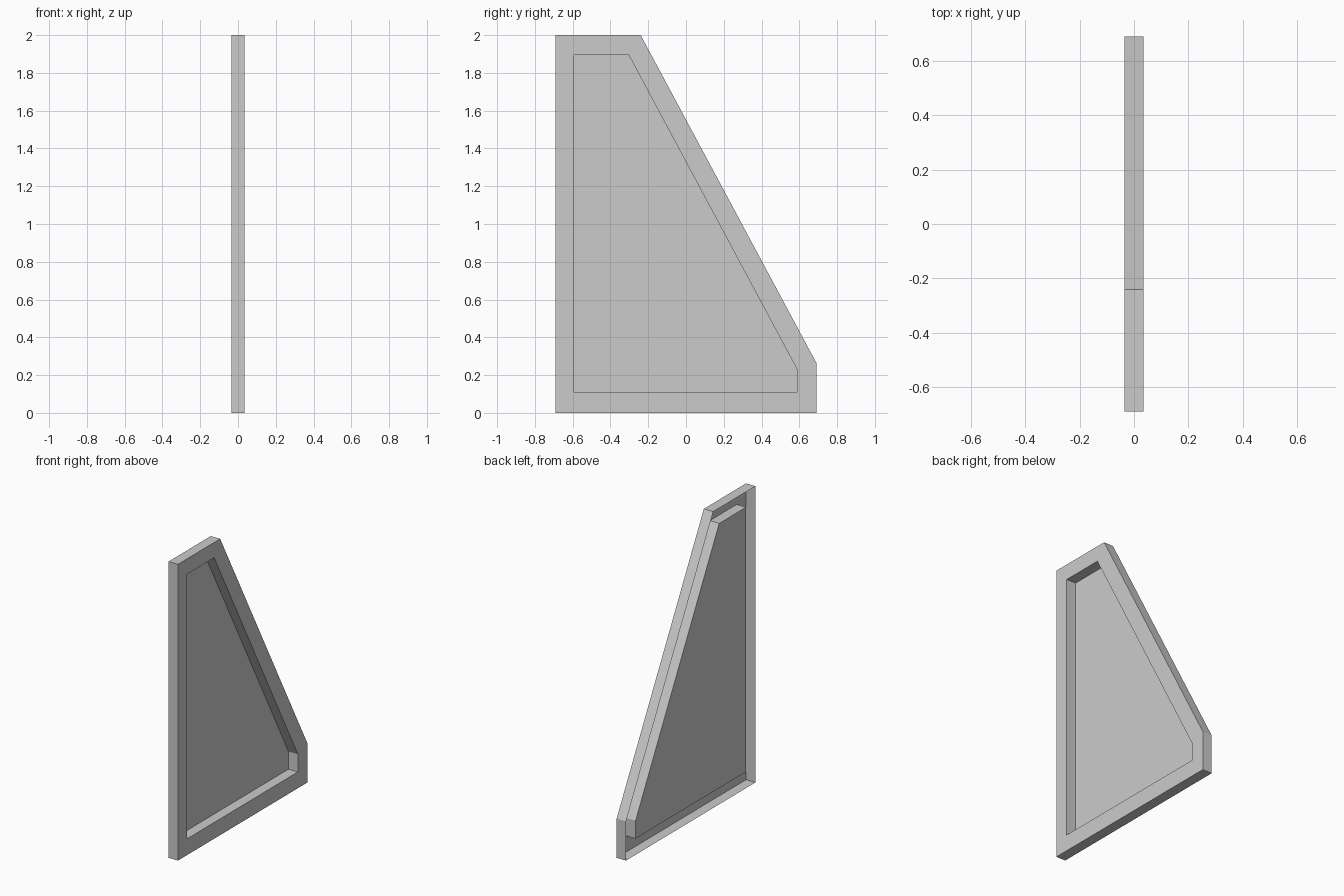
import bpy
import bmesh

cube = bpy.data.objects.get("Cube")
if cube:
    bpy.data.objects.remove(cube, do_unlink=True)

grey = bpy.data.materials.new("plain_grey")
grey.use_nodes = True
colour = (0.6, 0.6, 0.6, 1.0)
grey.diffuse_color = colour
grey.node_tree.nodes["Principled BSDF"].inputs["Base Color"].default_value = colour

HALF = 0.035  # half of the panel thickness

# Side outlines as (y, z)
outer = [(-0.69, 0), (0.69, 0), (0.69, 0.265), (-0.24, 2), (-0.69, 2)]
inner = [(-0.592, 0.11), (0.588, 0.11), (0.588, 0.23), (-0.304, 1.896), (-0.592, 1.896)]

bm = bmesh.new()


def ring(outline, x):
    return [bm.verts.new((x, y, z)) for y, z in outline]


def bridge(a, b):
    for i in range(len(a)):
        j = (i + 1) % len(a)
        bm.faces.new((a[i], a[j], b[j], b[i]))


# Thin shell, open at the back: rim wall, border face, recess wall, recess floor
rim_back = ring(outer, -HALF)
rim_face = ring(outer, HALF)
recess_edge = ring(inner, HALF)
recess_floor = ring(inner, -HALF)
bridge(rim_back, rim_face)
bridge(rim_face, recess_edge)
bridge(recess_edge, recess_floor)
bm.faces.new(recess_floor)

mesh = bpy.data.meshes.new("recessed_panel")
bm.to_mesh(mesh)
bm.free()
mesh.materials.append(grey)
panel = bpy.data.objects.new("recessed_panel", mesh)
bpy.context.scene.collection.objects.link(panel)
